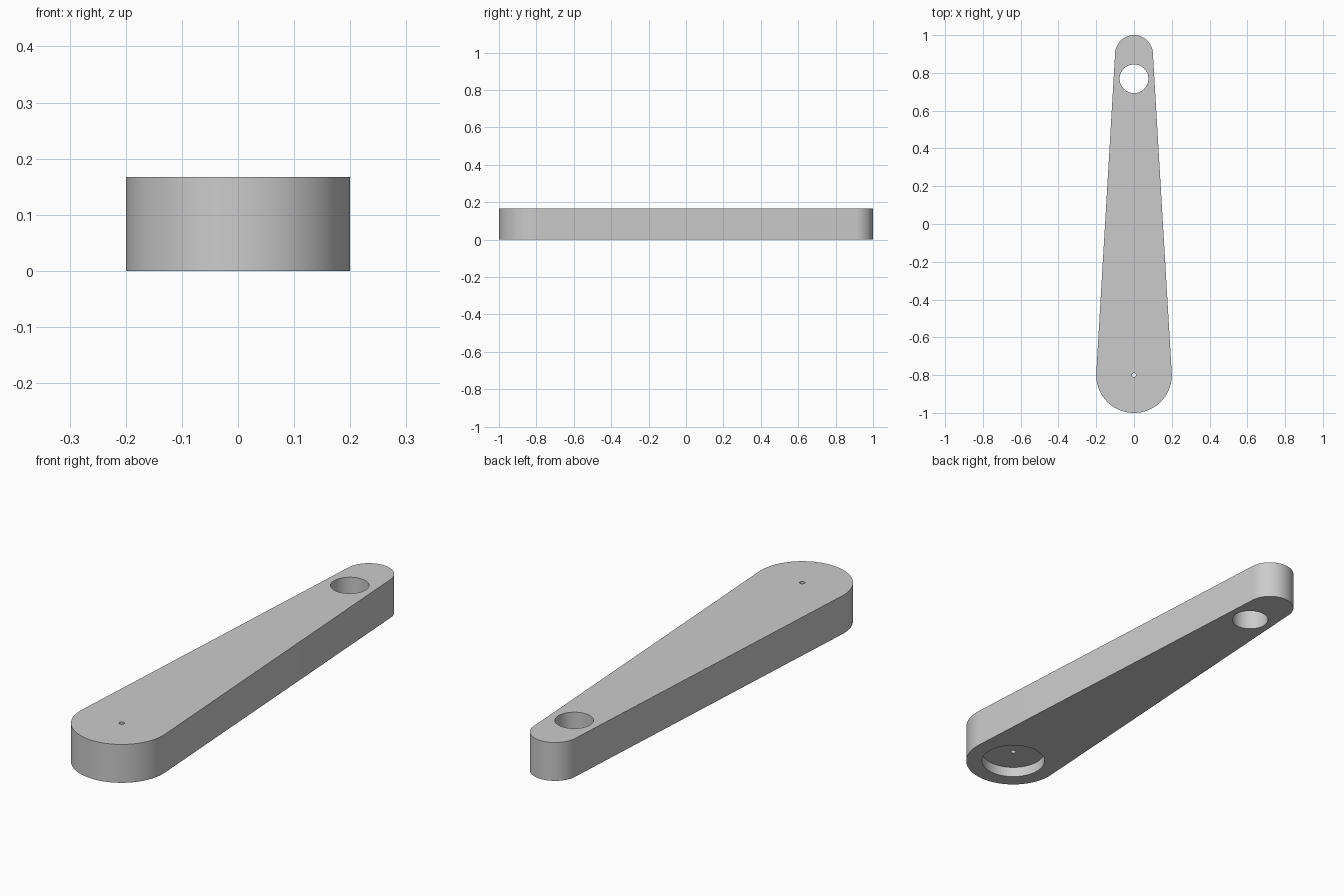
import bpy, bmesh
from math import sin, cos, pi, asin, radians

HEIGHT = 0.167
BIG_Y, BIG_R = -0.8, 0.2
TIP_Y, TIP_R = 0.9, 0.1

default = bpy.data.objects.get("Cube")
if default:
    bpy.data.objects.remove(default, do_unlink=True)

grey = bpy.data.materials.new("plain grey")
grey.use_nodes = True
colour = (0.6, 0.6, 0.6, 1)
grey.diffuse_color = colour
grey.node_tree.nodes["Principled BSDF"].inputs["Base Color"].default_value = colour


def arc(y, radius, start, end, steps):
    """Points along an arc centred on the y axis."""
    angles = [start + (end - start) * i / steps for i in range(steps + 1)]
    return [(radius * cos(a), y + radius * sin(a)) for a in angles]


def prism(name, outline, bottom, top):
    """Closed solid with the given outline between two heights."""
    bm = bmesh.new()
    face = bm.faces.new([bm.verts.new((x, y, bottom)) for x, y in outline])
    walls = bmesh.ops.extrude_face_region(bm, geom=[face])["geom"]
    moved = [v for v in walls if isinstance(v, bmesh.types.BMVert)]
    bmesh.ops.translate(bm, verts=moved, vec=(0, 0, top - bottom))
    bmesh.ops.recalc_face_normals(bm, faces=bm.faces)
    mesh = bpy.data.meshes.new(name)
    bm.to_mesh(mesh)
    bm.free()
    mesh.materials.append(grey)
    obj = bpy.data.objects.new(name, mesh)
    bpy.context.collection.objects.link(obj)
    return obj


def cut_round(body, y, radius, bottom, top, steps):
    """Cut a vertical round hole out of the body."""
    cutter = prism("hole_cutter", arc(y, radius, 0, 2 * pi, steps)[:-1], bottom, top)
    cutter.hide_render = True
    cut = body.modifiers.new("hole", "BOOLEAN")
    cut.operation, cut.solver, cut.object = "DIFFERENCE", "EXACT", cutter
    bpy.context.view_layer.objects.active = body
    bpy.ops.object.modifier_apply(modifier=cut.name)
    bpy.data.objects.remove(cutter, do_unlink=True)


# Tapered arm: two round ends joined by their tangent lines
tilt = asin((BIG_R - TIP_R) / (TIP_Y - BIG_Y))
outline = arc(TIP_Y, TIP_R, tilt, pi - tilt, 48) + arc(BIG_Y, BIG_R, pi - tilt, 2 * pi + tilt, 64)
arm = prism("lever_arm", outline, 0, HEIGHT)

# Through hole near the tip, shallow recess underneath, and pin hole
cut_round(arm, 0.769, 0.076, -0.1, 0.3, 64)
cut_round(arm, BIG_Y, 0.133, -0.1, 0.045, 64)
cut_round(arm, BIG_Y, 0.011, -0.1, 0.3, 24)

# Smooth round walls with crisp rims
bpy.ops.object.select_all(action="DESELECT")
arm.select_set(True)
bpy.context.view_layer.objects.active = arm
bpy.ops.object.shade_smooth_by_angle(angle=radians(30))
